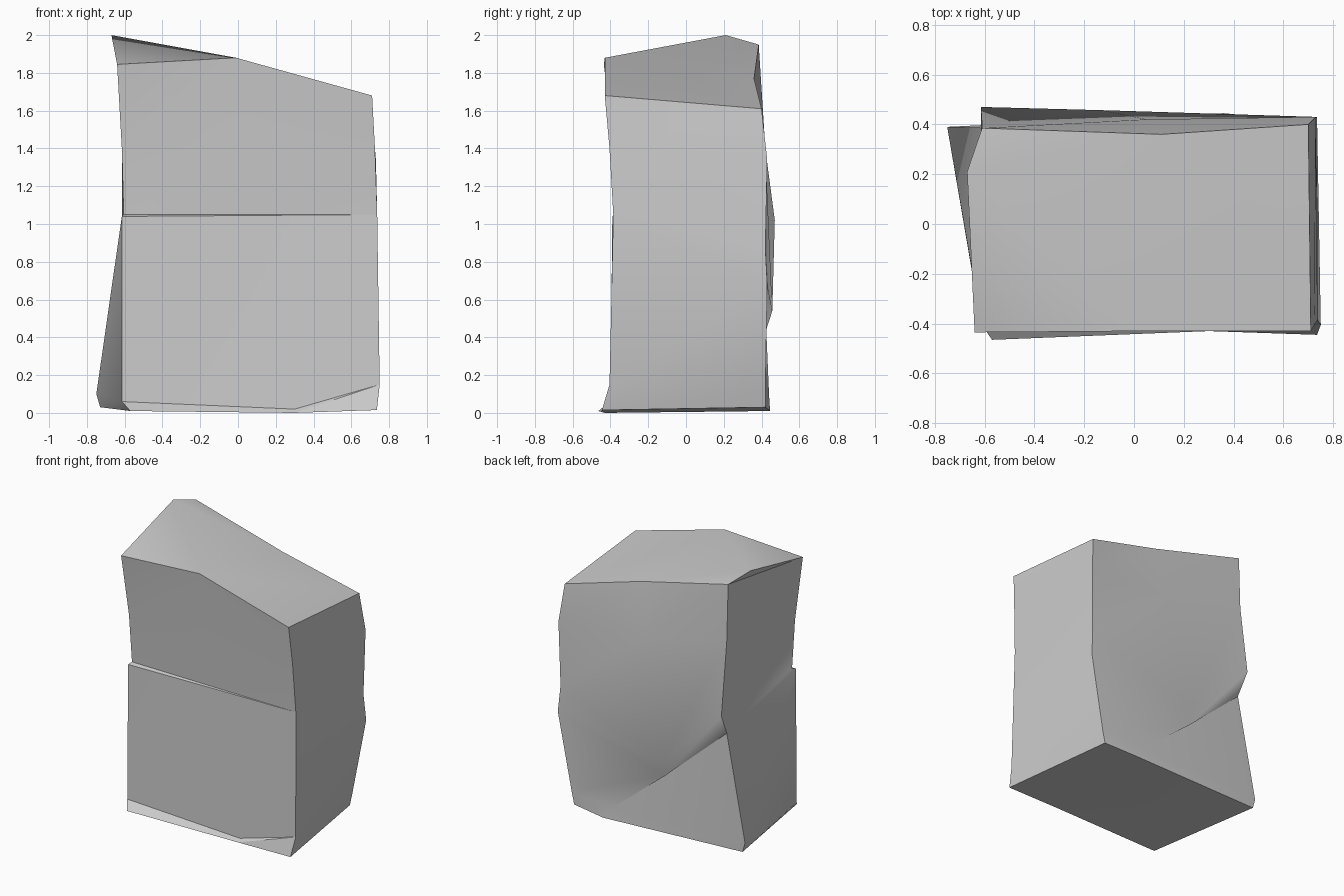
import bpy
import bmesh
import math

default = bpy.data.objects.get("Cube")
if default:
    bpy.data.objects.remove(default, do_unlink=True)

# Stone colour
stone = bpy.data.materials.new("stone_grey")
stone.use_nodes = True
grey = (0.6, 0.6, 0.6, 1)
stone.diffuse_color = grey
stone.node_tree.nodes["Principled BSDF"].inputs["Base Color"].default_value = grey

# Cross-sections from the bottom up; each runs
# front left, front middle, front right, back right, back middle, back left
foot = [(-.57, -.465, .01), (.3, -.43, 0), (.735, -.445, .015),
        (.61, .42, .03), (.36, .445, .01), (-.73, .39, .03)]
low = [(-.615, -.40, .06), (.3, -.405, .02), (.75, -.405, .15),
       (.63, .42, .12), (.30, .44, .09), (-.75, .39, .1)]
ledge_outer = [(-.615, -.39, 1.04), (.05, -.385, 1.045), (.737, -.385, 1.05),
               (.735, .43, .68), (-.13, .425, .44), (-.60, .386, .86)]
ledge_inner = [(-.605, -.36, 1.05), (.05, -.372, 1.05), (.737, -.385, 1.05),
               (.72, .42, .87), (-.13, .457, .54), (-.615, .47, 1.02)]
upper = [(-.615, -.38, 1.4), (0, -.395, 1.4), (.725, -.405, 1.4),
         (.73, .43, 1.34), (.05, .42, 1.4), (-.61, .4, 1.55)]
crown = [(-.64, -.435, 1.845), (-.01, -.43, 1.88), (.71, -.43, 1.68),
         (.70, .40, 1.61), (.11, .36, 1.77), (-.61, .385, 1.95)]

bm = bmesh.new()
rings = [[bm.verts.new(p) for p in ring]
         for ring in (foot, low, ledge_outer, ledge_inner, upper, crown)]
peak = bm.verts.new((-.67, .21, 2))

# Sides
for below, above in zip(rings, rings[1:]):
    for i in range(len(below)):
        j = (i + 1) % len(below)
        bm.faces.new((below[i], below[j], above[j]))
        bm.faces.new((below[i], above[j], above[i]))

# Sloping top with its raised corner
fl, fm, fr, br, bk, bl = rings[-1]
for tri in ((bl, fl, peak), (fl, fm, peak), (fm, fr, br),
            (fm, br, bk), (fm, bk, peak), (peak, bk, bl)):
    bm.faces.new(tri)

# Underside
bm.faces.new(rings[0][::-1])

bmesh.ops.remove_doubles(bm, verts=bm.verts, dist=0.0005)
bmesh.ops.triangulate(bm, faces=[f for f in bm.faces if len(f.verts) > 4])
bmesh.ops.recalc_face_normals(bm, faces=bm.faces)

mesh = bpy.data.meshes.new("stone_block")
bm.to_mesh(mesh)
bm.free()
mesh.materials.append(stone)
block = bpy.data.objects.new("stone_block", mesh)
bpy.context.collection.objects.link(block)

# Soft faces with crisp corner edges
bpy.ops.object.select_all(action="DESELECT")
block.select_set(True)
bpy.context.view_layer.objects.active = block
bpy.ops.object.shade_smooth_by_angle(angle=math.radians(35))
